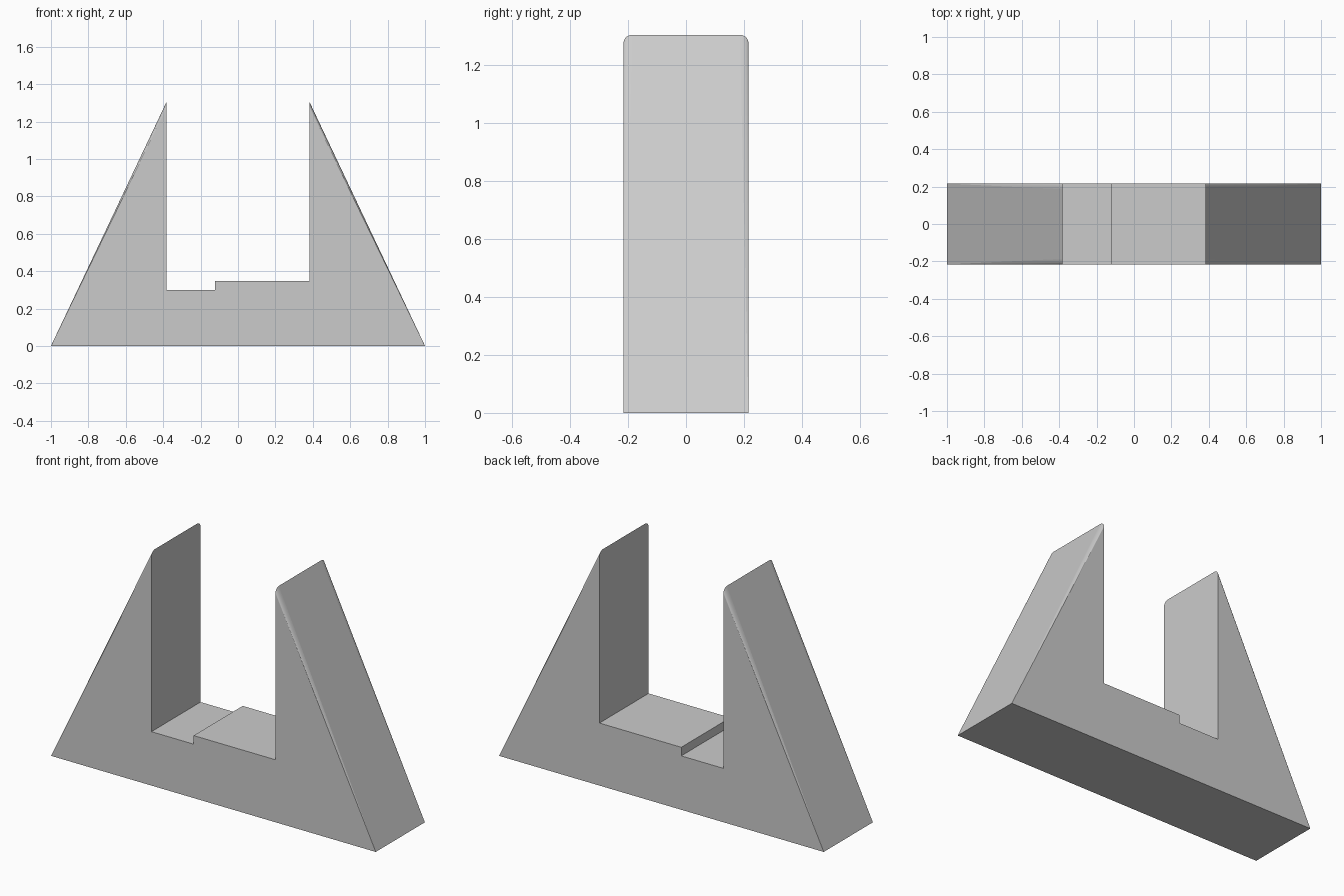
import bpy, bmesh, math

cube = bpy.data.objects.get("Cube")
if cube:
    bpy.data.objects.remove(cube)

HALF_DEPTH, TOP, RADIUS, SEGMENTS = 0.216, 1.305, 0.03, 8
SHOULDER = TOP - RADIUS

# Plain grey material
grey = bpy.data.materials.new("plain grey")
grey.use_nodes = True
colour = (0.6, 0.6, 0.6, 1)
grey.diffuse_color = colour
grey.node_tree.nodes["Principled BSDF"].inputs["Base Color"].default_value = colour

# Outline of the stand: base, right upright, stepped slot, left upright
outline = [(-1, 0), (1, 0), (0.382, SHOULDER), (0.382, 0.348), (-0.122, 0.348),
           (-0.122, 0.3), (-0.382, 0.3), (-0.382, SHOULDER)]

bm = bmesh.new()
front, back = [[bm.verts.new((x, side * HALF_DEPTH, z)) for x, z in outline]
               for side in (-1, 1)]
bm.faces.new(front)
bm.faces.new(back[::-1])


def corner_arc(shoulder):
    """Rounded top corner, from the shoulder up to the flat top edge."""
    x, y, _ = shoulder.co
    side = math.copysign(1, y)
    arc = [shoulder]
    for i in range(1, SEGMENTS + 1):
        a = math.pi / 2 * i / SEGMENTS
        arc.append(bm.verts.new((x, side * (HALF_DEPTH - RADIUS * (1 - math.cos(a))),
                                 SHOULDER + RADIUS * math.sin(a))))
    return arc


# Underside and slot floor with its step
for i in (0, 3, 4, 5):
    bm.faces.new((front[i], front[i + 1], back[i + 1], back[i]))

# Uprights: inner wall, sloping outer face, and roundings that taper to the foot
for foot, tip, inner in ((1, 2, 3), (0, 7, 6)):
    arc_front, arc_back = corner_arc(front[tip]), corner_arc(back[tip])
    bm.faces.new([front[inner]] + arc_front + arc_back[::-1] + [back[inner]])
    bm.faces.new((front[foot], back[foot], arc_back[-1], arc_front[-1]))
    for corner, arc in ((front[foot], arc_front), (back[foot], arc_back)):
        for a, b in zip(arc, arc[1:]):
            bm.faces.new((corner, a, b)).smooth = True

bmesh.ops.recalc_face_normals(bm, faces=bm.faces)
mesh = bpy.data.meshes.new("slotted_stand")
bm.to_mesh(mesh)
bm.free()
mesh.materials.append(grey)
stand = bpy.data.objects.new("slotted_stand", mesh)
bpy.context.collection.objects.link(stand)
